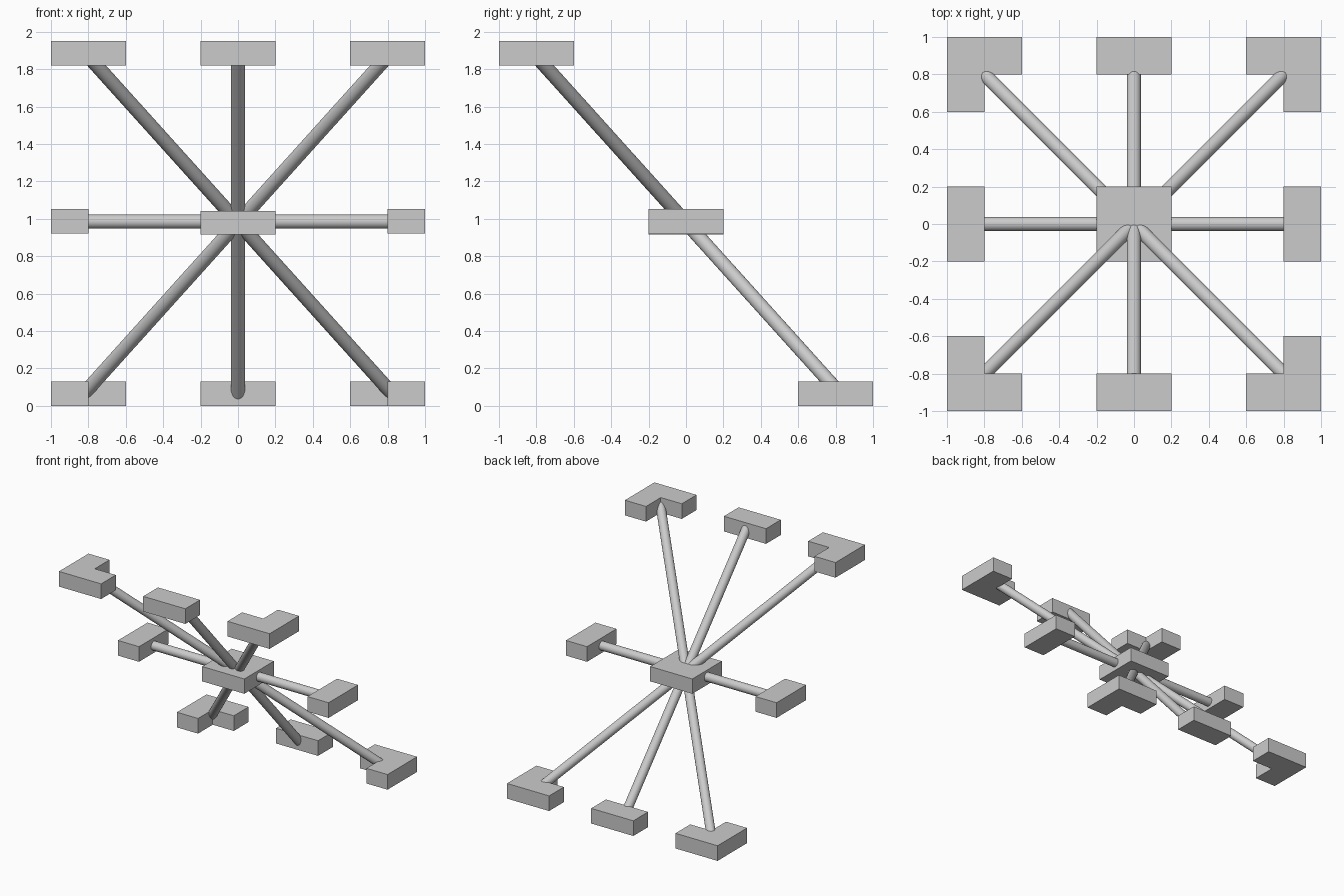
import bpy, bmesh, math
from mathutils import Vector

if "Cube" in bpy.data.objects:
    bpy.data.objects.remove(bpy.data.objects["Cube"])

T = 0.13                      # pad thickness
CZ = 0.98                     # height of the hub where all rods meet
SLOPE = 1.11                  # rise of the rods per unit of y
R = 0.0375


def prism(name, pts, z0, z1):
    """Extrude a flat outline from z0 to z1."""
    bm = bmesh.new()
    face = bm.faces.new([bm.verts.new((x, y, z0)) for x, y in pts])
    ext = bmesh.ops.extrude_face_region(bm, geom=[face])
    verts = [v for v in ext["geom"] if isinstance(v, bmesh.types.BMVert)]
    bmesh.ops.translate(bm, verts=verts, vec=(0, 0, z1 - z0))
    bmesh.ops.recalc_face_normals(bm, faces=bm.faces)
    mesh = bpy.data.meshes.new(name)
    bm.to_mesh(mesh)
    bm.free()
    ob = bpy.data.objects.new(name, mesh)
    bpy.context.collection.objects.link(ob)
    return ob


def rect(x0, x1, y0, y1):
    return [(x0, y0), (x1, y0), (x1, y1), (x0, y1)]


def rod(name, a, b):
    """Smooth cylinder between two points."""
    a, b = Vector(a), Vector(b)
    d = b - a
    bpy.ops.mesh.primitive_cylinder_add(vertices=32, radius=R, depth=d.length,
                                        location=(a + b) / 2)
    ob = bpy.context.object
    ob.name = name
    ob.rotation_euler = d.to_track_quat('Z', 'Y').to_euler()
    bpy.ops.object.shade_smooth_by_angle(angle=math.radians(40))


# Central block
prism("hub_block", rect(-0.2, 0.2, -0.2, 0.2), 0.915, 1.042)

# Level side arm, with a pad at each end
rod("side_arm", (-0.86, 0, 0.985), (0.86, 0, 0.985))
for sx, side in ((-1, "left"), (1, "right")):
    x0, x1 = sorted((0.8 * sx, sx))
    prism(f"{side}_pad", rect(x0, x1, -0.2, 0.2), 0.922, 1.052)

# Raised front row and lowered back row
L_OUTLINE = [(1, 1), (0.6, 1), (0.6, 0.8), (0.8, 0.8), (0.8, 0.6), (1, 0.6)]
for sy, row, z0 in ((-1, "front", 1.82), (1, "back", 0.0)):
    y0, y1 = sorted((0.8 * sy, sy))
    prism(f"{row}_middle_pad", rect(-0.2, 0.2, y0, y1), z0, z0 + T)
    for sx, side in ((-1, "left"), (1, "right")):
        prism(f"{row}_{side}_corner_pad",
              [(x * sx, y * sy) for x, y in L_OUTLINE], z0, z0 + T)

# Sloping rods running through the hub from front to back
E = 0.84
for sx, label in ((-1, "left"), (0, "middle"), (1, "right")):
    rod(f"sloping_rod_front_{label}", (sx * E, -E, CZ + SLOPE * E),
        (-sx * E, E, CZ - SLOPE * E))
